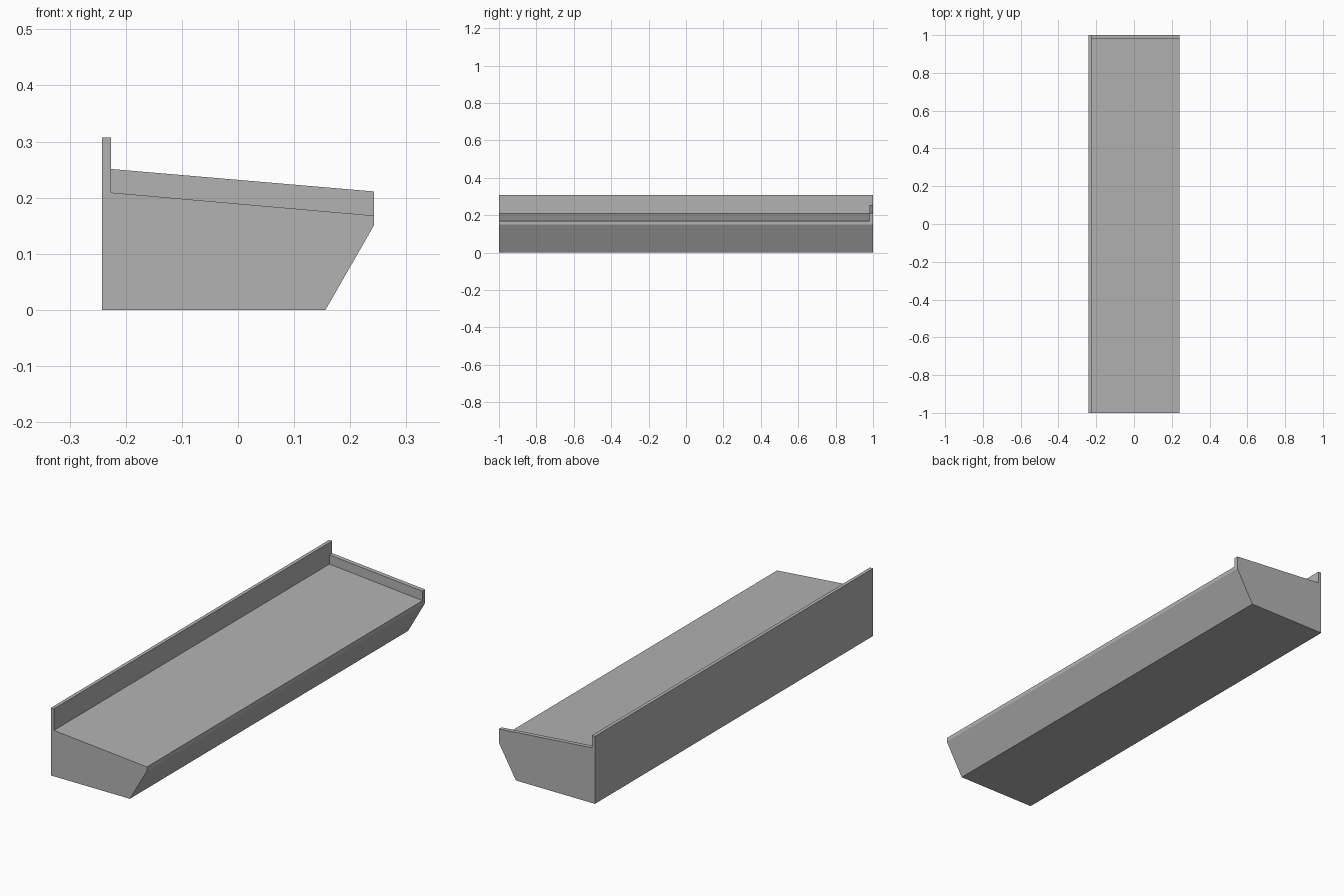
import bpy
import bmesh
import math

cube = bpy.data.objects.get("Cube")
if cube:
    bpy.data.objects.remove(cube, do_unlink=True)

# Single grey finish
grey = bpy.data.materials.new("plain grey")
grey.use_nodes = True
colour = (0.45, 0.45, 0.45, 1)
grey.diffuse_color = colour
grey.node_tree.nodes["Principled BSDF"].inputs["Base Color"].default_value = colour


def section(outer_z, inner_z):
    """Cross-section with a tall back panel and a sloping top."""
    return [(-0.242, 0), (0.156, 0), (0.242, 0.15), (0.242, outer_z),
            (-0.226, inner_z), (-0.226, 0.307), (-0.242, 0.307)]


def ring(bm, profile, y):
    return [bm.verts.new((x, y, z)) for x, z in profile]


def loft(bm, a, b):
    for i in range(len(a)):
        j = (i + 1) % len(a)
        bm.faces.new((a[i], a[j], b[j], b[i]))


floor = section(0.168, 0.209)
lip = section(0.211, 0.251)
bm = bmesh.new()

# Long tray with sloping floor
front = ring(bm, floor, -1)
step_low = ring(bm, floor, 0.98)
loft(bm, front, step_low)
bm.faces.new(front[::-1])

# Raised lip closing the rear end
step_high = ring(bm, lip, 0.98)
back = ring(bm, lip, 1)
loft(bm, step_high, back)
bm.faces.new(back)
bm.faces.new((step_low[3], step_low[4], step_high[4], step_high[3]))

# Weld the sections and merge coplanar faces
bmesh.ops.remove_doubles(bm, verts=bm.verts[:], dist=0.0001)
bmesh.ops.recalc_face_normals(bm, faces=bm.faces[:])
bmesh.ops.dissolve_limit(bm, angle_limit=math.radians(1),
                         verts=bm.verts[:], edges=bm.edges[:])

mesh = bpy.data.meshes.new("sloped_tray")
bm.to_mesh(mesh)
bm.free()
mesh.materials.append(grey)
tray = bpy.data.objects.new("sloped_tray", mesh)
bpy.context.collection.objects.link(tray)
